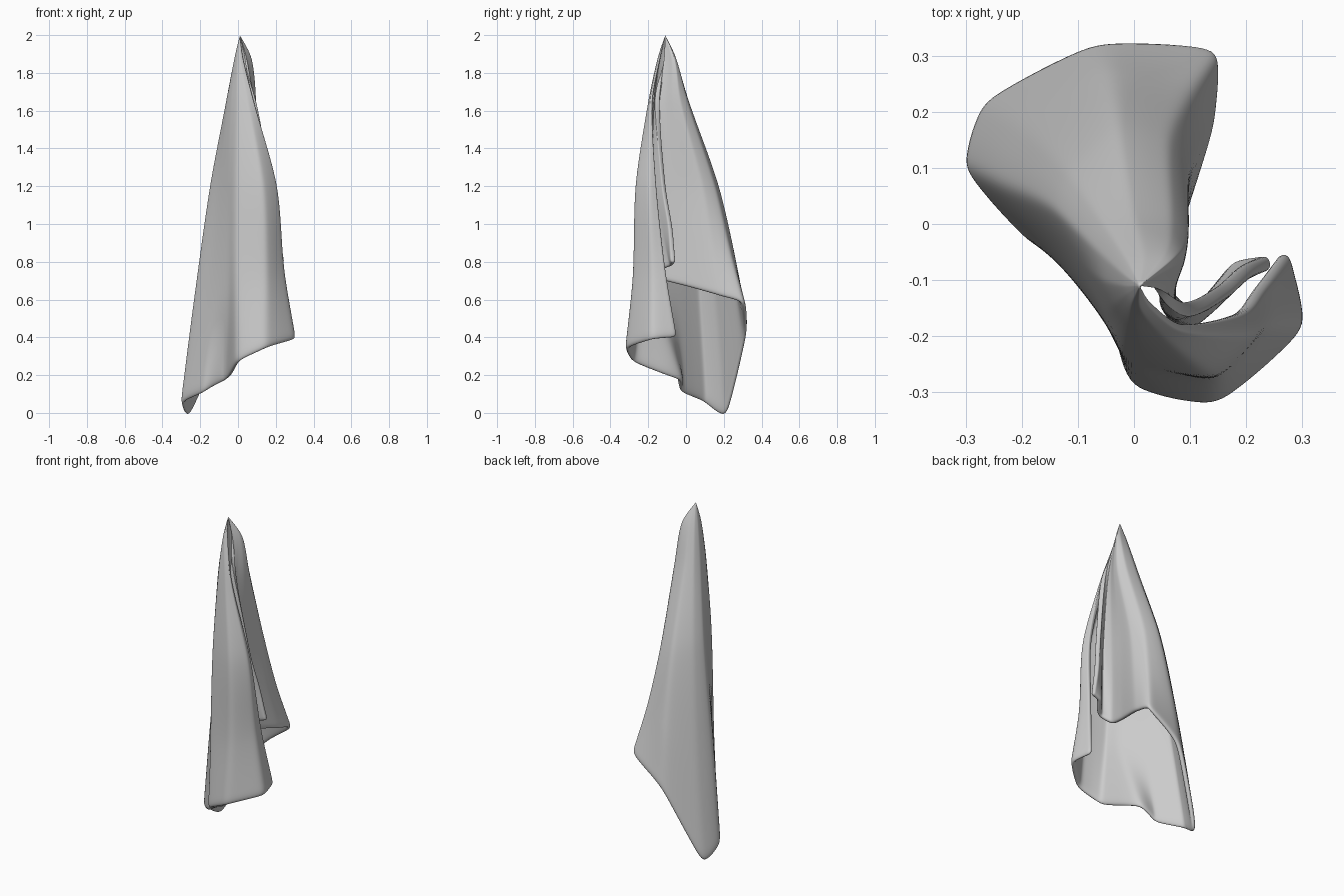
import bpy
import bmesh
from mathutils import Vector

cube = bpy.data.objects.get("Cube")
if cube:
    bpy.data.objects.remove(cube, do_unlink=True)

# Cloth sections, from the front free edge round the outside to the inner folded edge
HEM = [(0.28, -0.045, 0.402), (0.307, -0.187, 0.39), (0.148, -0.324, 0.343), (-0.01, -0.287, 0.27),
       (-0.07, -0.04, 0.17), (-0.185, -0.035, 0.11), (-0.306, 0.10, 0.055), (-0.27, 0.222, -0.01),
       (-0.07, 0.325, 0.41), (0.149, 0.316, 0.58), (0.145, 0.18, 0.62), (0.088, 0.0, 0.67),
       (0.065, -0.115, 0.70), (0.11, -0.15, 0.745), (0.178, -0.065, 0.78), (0.244, -0.055, 0.797)]
LOWER = [(0.237, -0.108), (0.244, -0.185), (0.148, -0.283), (-0.008, -0.256),
         (-0.052, -0.172), (-0.143, -0.06), (-0.24, 0.07), (-0.20, 0.18),
         (-0.05, 0.272), (0.098, 0.238), (0.12, 0.135), (0.085, -0.01),
         (0.066, -0.11), (0.095, -0.158), (0.148, -0.105), (0.20, -0.068)]
MIDDLE = [(0.195, -0.155), (0.207, -0.20), (0.13, -0.27), (-0.008, -0.234),
          (-0.052, -0.162), (-0.10, -0.07), (-0.15, 0.03), (-0.12, 0.10),
          (-0.03, 0.175), (0.062, 0.155), (0.10, 0.085), (0.083, -0.02),
          (0.07, -0.11), (0.085, -0.165), (0.12, -0.14), (0.155, -0.105)]
UPPER = [(0.083, -0.178), (0.082, -0.192), (0.05, -0.20), (-0.004, -0.186),
         (-0.036, -0.144), (-0.057, -0.10), (-0.063, -0.05), (-0.045, -0.01),
         (0.0, 0.015), (0.065, 0.008), (0.096, -0.03), (0.09, -0.07),
         (0.075, -0.11), (0.07, -0.14), (0.08, -0.142), (0.09, -0.14)]
TIP = [(0.027, -0.137), (0.024, -0.145), (0.01, -0.15), (-0.004, -0.142),
       (-0.013, -0.125), (-0.018, -0.11), (-0.018, -0.09), (-0.008, -0.07),
       (0.018, -0.056), (0.055, -0.052), (0.072, -0.06), (0.07, -0.075),
       (0.06, -0.09), (0.05, -0.105), (0.046, -0.112), (0.044, -0.116)]
APEX = Vector((0.01, -0.11, 2.0))


def spline(points, knots, steps, roundness):
    """Curve through points with uneven knots; low roundness keeps spans straight."""
    last = len(points) - 1
    slopes = [(points[i + 1] - points[i]) / (knots[i + 1] - knots[i]) for i in range(last)]
    smooth = [(points[min(i + 1, last)] - points[max(i - 1, 0)])
              / (knots[min(i + 1, last)] - knots[max(i - 1, 0)]) for i in range(last + 1)]
    out = []
    for i in range(last):
        h = knots[i + 1] - knots[i]
        start = slopes[i].lerp(smooth[i], roundness) * h
        end = slopes[i].lerp(smooth[i + 1], roundness) * h
        for k in range(steps[i]):
            t = k / steps[i]
            out.append(points[i] * (2 * t**3 - 3 * t**2 + 1)
                       + start * (t**3 - 2 * t**2 + t)
                       + points[i + 1] * (3 * t**2 - 2 * t**3)
                       + end * (t**3 - t**2))
    out.append(points[last].copy())
    return out


# Hanging columns from the pinched tip to the hem
columns = []
for hem, low, mid, up, tip in zip(HEM, LOWER, MIDDLE, UPPER, TIP):
    pts = [APEX, Vector((*tip, 1.88)), Vector((*up, 1.65)), Vector((*mid, 1.2)),
           Vector((*low, hem[2] + 0.45 * (1.2 - hem[2]))), Vector(hem)]
    columns.append(spline(pts, [2.0 - p.z for p in pts], [3, 4, 6, 5, 6], 0.8))

# Rows across the columns
count = len(columns)
rows = [spline(list(row), list(range(count)), [4] * (count - 1), 0.4) for row in zip(*columns)]

bm = bmesh.new()
grid = [[bm.verts.new(p) for p in row] for row in rows]
for top, low in zip(grid, grid[1:]):
    for i in range(len(top) - 1):
        bm.faces.new((top[i], top[i + 1], low[i + 1], low[i]))
bmesh.ops.remove_doubles(bm, verts=bm.verts[:], dist=0.0002)
mesh = bpy.data.meshes.new("hanging_cloth")
bm.to_mesh(mesh)
bm.free()
cloth = bpy.data.objects.new("hanging_cloth", mesh)
bpy.context.collection.objects.link(cloth)

# Thickness fades out at the pinched tip
group = cloth.vertex_groups.new(name="thickness")
for v in mesh.vertices:
    group.add([v.index], max(0.1, min(1.0, (2.0 - v.co.z) / 0.35)), 'REPLACE')
solid = cloth.modifiers.new("thickness", 'SOLIDIFY')
solid.thickness = 0.027
solid.offset = -1
solid.vertex_group = group.name

# Rounded hem
sub = cloth.modifiers.new("rounding", 'SUBSURF')
sub.levels = sub.render_levels = 2

# Plain fabric
fabric = bpy.data.materials.new("grey_fabric")
fabric.use_nodes = True
colour = (0.6, 0.6, 0.6, 1.0)
fabric.diffuse_color = colour
fabric.node_tree.nodes["Principled BSDF"].inputs["Base Color"].default_value = colour
mesh.materials.append(fabric)
mesh.polygons.foreach_set("use_smooth", [True] * len(mesh.polygons))
